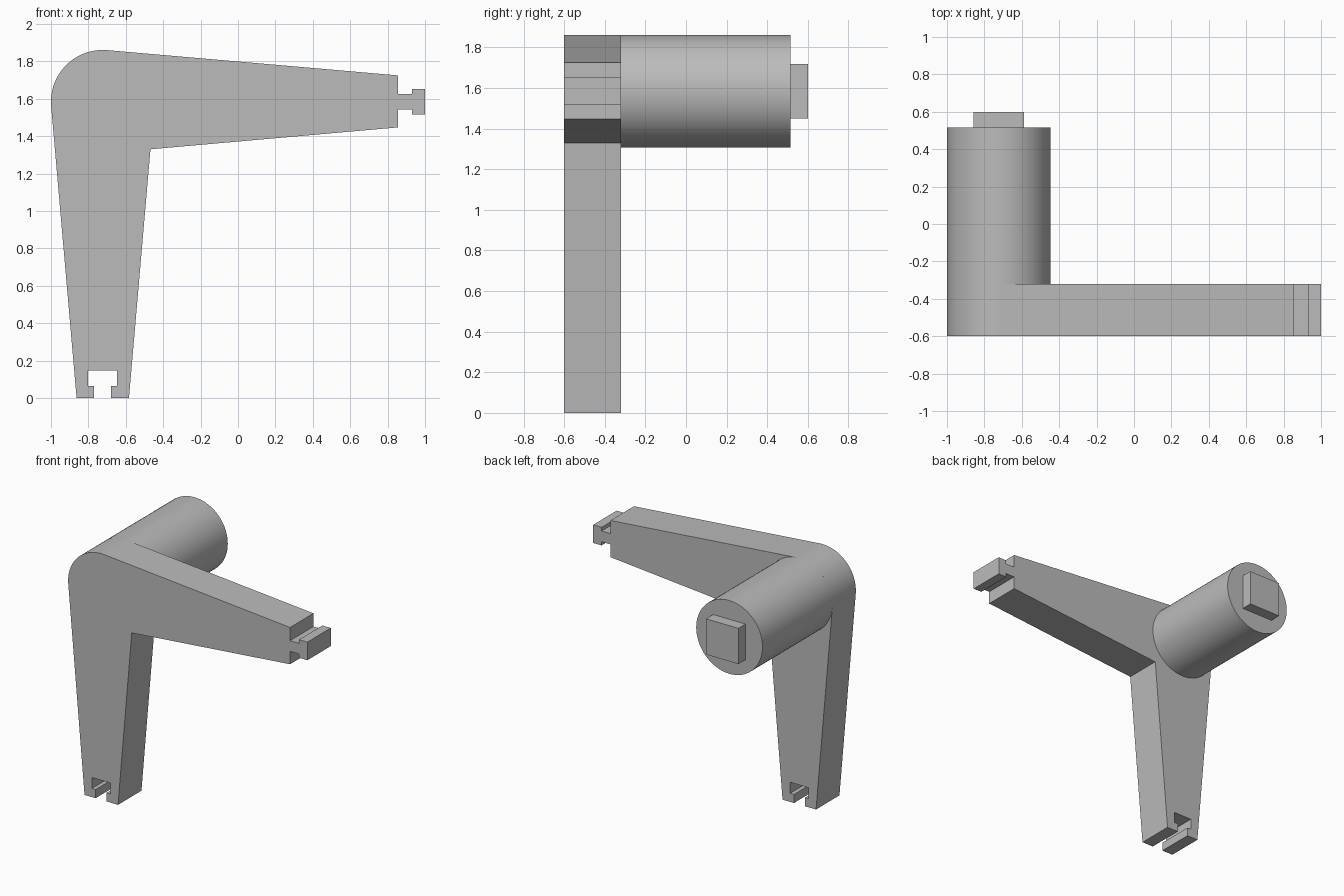
import bpy
import bmesh
from math import cos, sin, radians
from mathutils import Matrix, Vector

if "Cube" in bpy.data.objects:
    bpy.data.objects.remove(bpy.data.objects["Cube"])

grey = bpy.data.materials.new("plain grey")
grey.use_nodes = True
COLOUR = (0.5, 0.5, 0.5, 1)
grey.diffuse_color = COLOUR
grey.node_tree.nodes["Principled BSDF"].inputs["Base Color"].default_value = COLOUR

HUB_X, HUB_Z, HUB_R = -0.723, 1.584, 0.277
FRONT, BACK = -0.6, -0.32
HUB_END, PEG_END = 0.515, 0.6


def finish(name, bm, smooth=False):
    """Turn a bmesh into a named, coloured object."""
    bmesh.ops.recalc_face_normals(bm, faces=bm.faces)
    mesh = bpy.data.meshes.new(name)
    bm.to_mesh(mesh)
    bm.free()
    mesh.materials.append(grey)
    obj = bpy.data.objects.new(name, mesh)
    bpy.context.collection.objects.link(obj)
    if smooth:
        bpy.ops.object.select_all(action="DESELECT")
        obj.select_set(True)
        bpy.context.view_layer.objects.active = obj
        bpy.ops.object.shade_smooth_by_angle(angle=radians(30))
    return obj


# Bent arm: rounded elbow, tenon on the side tip, matching slot in the foot
elbow = [(HUB_X + HUB_R * cos(radians(a)), HUB_Z + HUB_R * sin(radians(a)))
         for a in range(185, 84, -4)]
tenon = [(0.855, 1.725), (0.855, 1.625), (0.93, 1.625), (0.93, 1.653), (1, 1.653),
         (1, 1.516), (0.93, 1.516), (0.93, 1.544), (0.855, 1.544), (0.855, 1.447)]
inner_corner = [(-0.468, 1.33)]
slot = [(-0.583, 0), (-0.679, 0), (-0.679, 0.065), (-0.647, 0.065), (-0.647, 0.148),
        (-0.802, 0.148), (-0.802, 0.065), (-0.77, 0.065), (-0.77, 0), (-0.863, 0)]

bm = bmesh.new()
face = bm.faces.new([bm.verts.new((x, FRONT, z))
                     for x, z in elbow + tenon + inner_corner + slot])
side = bmesh.ops.extrude_face_region(bm, geom=[face])["geom"]
bmesh.ops.translate(bm, vec=Vector((0, BACK - FRONT, 0)),
                    verts=[v for v in side if isinstance(v, bmesh.types.BMVert)])
if not face.is_valid or len(bm.faces) < len(bm.verts) // 2 + 2:
    bm.faces.new([v for v in bm.verts if v.co.y < (FRONT + BACK) / 2])
finish("bent_arm", bm, smooth=True)

# Round hub running back from the elbow
bm = bmesh.new()
bmesh.ops.create_cone(
    bm, cap_ends=True, segments=72, radius1=HUB_R, radius2=HUB_R, depth=HUB_END - BACK,
    matrix=Matrix.Translation((HUB_X, (HUB_END + BACK) / 2, HUB_Z))
    @ Matrix.Rotation(radians(90), 4, "X"))
finish("round_hub", bm, smooth=True)

# Square peg on the end of the hub
bm = bmesh.new()
bmesh.ops.create_cube(
    bm, size=1,
    matrix=Matrix.Translation((HUB_X, (PEG_END + HUB_END) / 2, HUB_Z))
    @ Matrix.Diagonal((0.27, PEG_END - HUB_END, 0.27, 1)))
finish("square_peg", bm)
